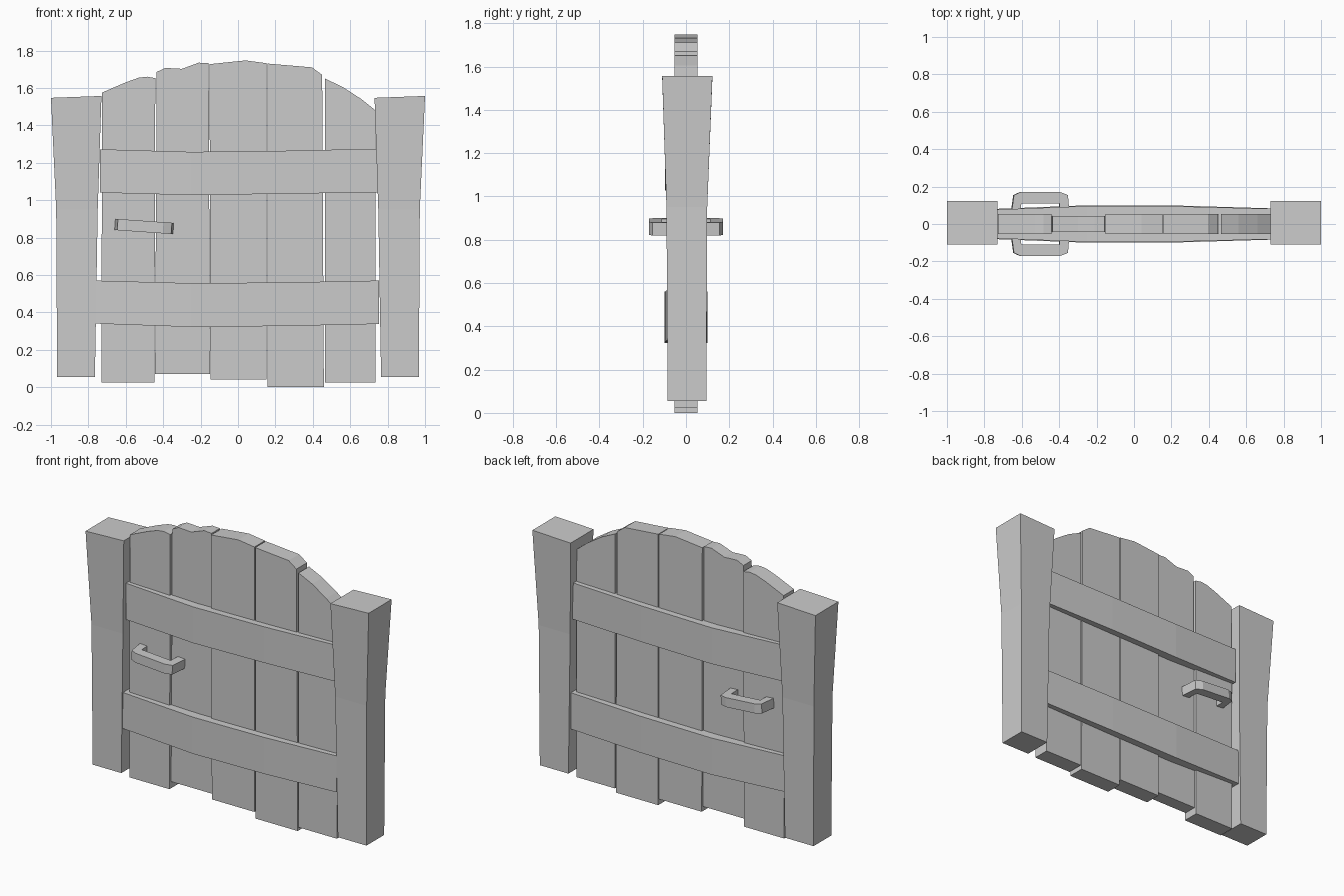
import bpy, bmesh
from math import radians
from mathutils import Matrix, Vector

if "Cube" in bpy.data.objects:
    bpy.data.objects.remove(bpy.data.objects["Cube"])


def finish(name, bm):
    bmesh.ops.recalc_face_normals(bm, faces=bm.faces)
    mesh = bpy.data.meshes.new(name)
    bm.to_mesh(mesh)
    bm.free()
    obj = bpy.data.objects.new(name, mesh)
    bpy.context.collection.objects.link(obj)
    return obj


def loft(name, rings):
    """Closed solid through a list of equally sized rings of points."""
    bm = bmesh.new()
    loops = [[bm.verts.new(p) for p in ring] for ring in rings]
    n = len(loops[0])
    for a, b in zip(loops, loops[1:]):
        for i in range(n):
            j = (i + 1) % n
            bm.faces.new((a[i], a[j], b[j], b[i]))
    bm.faces.new(loops[0])
    bm.faces.new(loops[-1])
    return finish(name, bm)


# Planks: bottom left x, bottom right x, bottom z, half depth, top outline
planks = [
    (-0.73, -0.447, 0.025, 0.053,
     [(-0.727, 1.575), (-0.60, 1.63), (-0.53, 1.655), (-0.485, 1.66), (-0.442, 1.652)]),
    (-0.443, -0.15, 0.07, 0.042,
     [(-0.435, 1.685), (-0.39, 1.707), (-0.30, 1.702), (-0.21, 1.735), (-0.157, 1.732)]),
    (-0.148, 0.153, 0.04, 0.053,
     [(-0.152, 1.727), (0.0, 1.743), (0.04, 1.747), (0.153, 1.732)]),
    (0.159, 0.459, 0.0, 0.053,
     [(0.159, 1.73), (0.395, 1.71), (0.45, 1.67)]),
    (0.465, 0.735, 0.025, 0.053,
     [(0.465, 1.65), (0.56, 1.605), (0.66, 1.54), (0.735, 1.48)]),
]
for k, (x0, x1, z0, d, top) in enumerate(planks):
    outline = [(x1, z0), (x0, z0)] + top
    loft(f"plank_{k + 1}", [[(x, y, z) for x, z in outline] for y in (-d, d)])

# Crossbars: bowed beams passing through the planks
bars = {
    "upper_crossbar": [(-0.737, 1.04, 1.272, 0.077), (-0.25, 1.027, 1.258, 0.096),
                       (0.25, 1.034, 1.264, 0.094), (0.753, 1.042, 1.275, 0.081)],
    "lower_crossbar": [(-0.762, 0.34, 0.57, 0.08), (-0.25, 0.322, 0.556, 0.1),
                       (0.25, 0.327, 0.56, 0.098), (0.755, 0.338, 0.57, 0.083)],
}
for name, sections in bars.items():
    loft(name, [[(x, -d, z0), (x, d, z0), (x, d, z1), (x, -d, z1)]
                for x, z0, z1, d in sections])

# Posts: flare outwards towards the top; rows of inner x, outer x, front y, back y, z
for side, name in ((-1, "left_post"), (1, "right_post")):
    rings = []
    for xi, xo, y0, y1, z in [(0.765, 0.967, -0.085, 0.094, 0.055),
                              (0.75, 0.972, -0.09, 0.098, 0.95),
                              (0.73, 1.0, -0.11, 0.122, 1.55)]:
        tilt = 0.005 if z > 1.5 else 0
        rings.append([(side * x, y, z + side * tilt * (1 if x == xo else -1)
                       + (0.002 if z > 1.5 else 0))
                      for x, y in ((xi, y0), (xo, y0), (xo, y1), (xi, y1))])
    loft(name, rings)

# Handles: U-shaped grip on each face, slightly tilted
grip = [(-0.163, 0.04), (-0.147, 0.155), (-0.108, 0.172), (0.097, 0.172),
        (0.142, 0.155), (0.152, 0.04), (0.1, 0.04), (0.097, 0.11),
        (-0.108, 0.11), (-0.11, 0.04)]
place = Matrix.Translation((-0.497, 0, 0.859)) @ Matrix.Rotation(radians(4), 4, 'Y')
for s, name in ((-1, "front_handle"), (1, "back_handle")):
    loft(name, [[place @ Vector((x, s * y, z)) for x, y in grip]
                for z in (-0.03, 0.03)])
